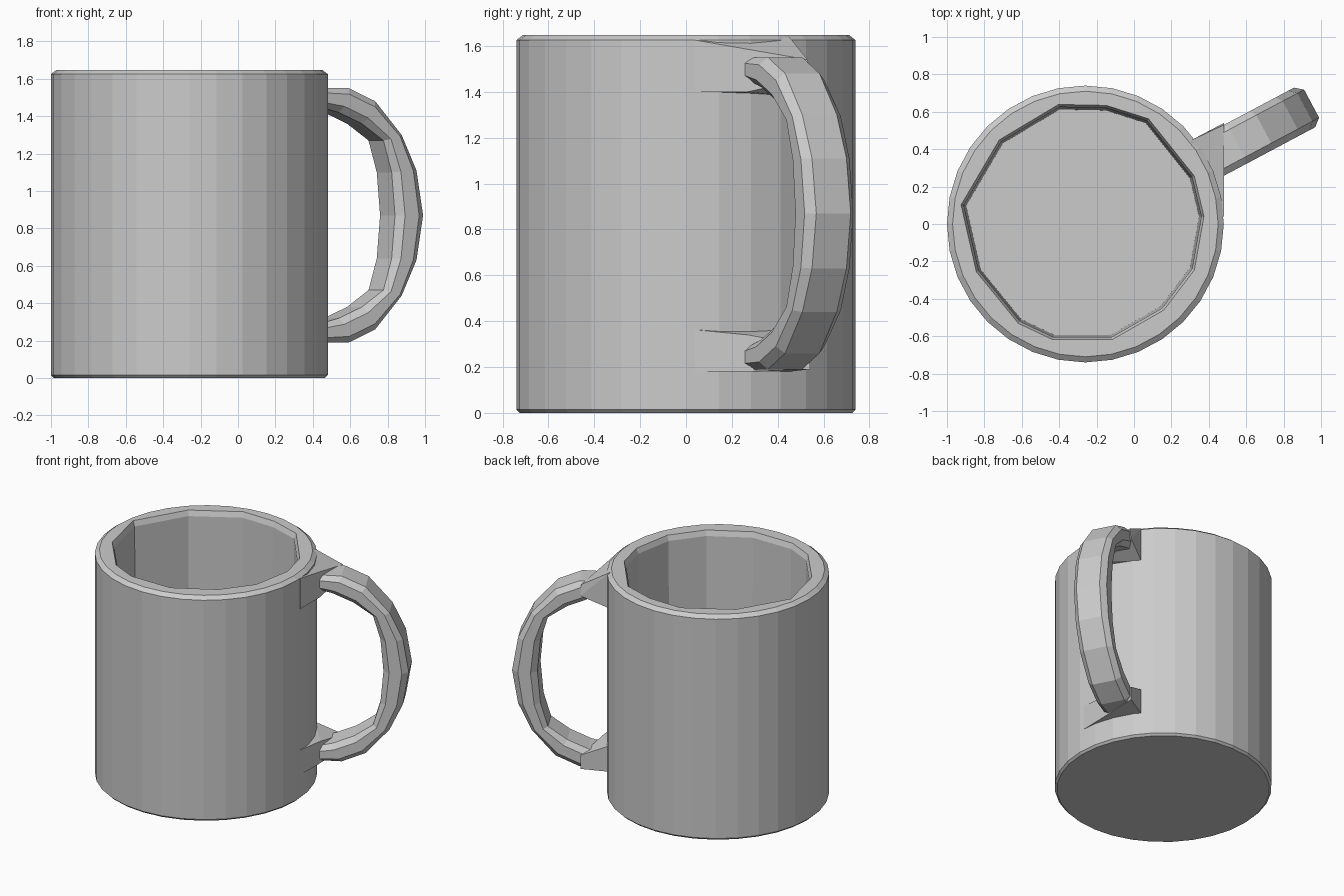
import bpy, bmesh
from math import cos, sin, pi, radians
from mathutils import Vector

if "Cube" in bpy.data.objects:
    bpy.data.objects.remove(bpy.data.objects["Cube"])

CX = -0.26      # mug axis
MID = 0.87      # handle mirror height
ANG = radians(28)


def finish(bm, name):
    bmesh.ops.recalc_face_normals(bm, faces=bm.faces)
    me = bpy.data.meshes.new(name)
    bm.to_mesh(me)
    bm.free()
    ob = bpy.data.objects.new(name, me)
    bpy.context.collection.objects.link(ob)
    return ob


def loft(name, rings):
    """Skin a list of equal-length point rings and cap both ends."""
    bm = bmesh.new()
    loops = [[bm.verts.new(p) for p in ring] for ring in rings]
    n = len(loops[0])
    for a, b in zip(loops, loops[1:]):
        for i in range(n):
            j = (i + 1) % n
            bm.faces.new((a[i], a[j], b[j], b[i]))
    bm.faces.new(loops[0])
    bm.faces.new(loops[-1])
    return finish(bm, name)


def hull(name, points):
    bm = bmesh.new()
    for p in points:
        bm.verts.new(p)
    res = bmesh.ops.convex_hull(bm, input=bm.verts)
    loose = {v for v in res["geom_interior"] if isinstance(v, bmesh.types.BMVert)}
    bmesh.ops.delete(bm, geom=list(loose), context='VERTS')
    return finish(bm, name)


# Cup body with chamfered base and rim
SIDES = 32
body = loft("cup_body", [
    [(CX + r * cos(2 * pi * i / SIDES), r * sin(2 * pi * i / SIDES), z) for i in range(SIDES)]
    for r, z in ((0.725, 0), (0.74, 0.015), (0.74, 1.625), (0.71, 1.648))])

# Coarse irregular hollow, flared a little at the lip
inner = [(-.91, .10), (-.71, .44), (-.40, .625), (-.15, .62), (.07, .55), (.31, .25),
         (.36, .04), (.31, -.24), (.15, -.45), (-.12, -.605), (-.43, -.605),
         (-.61, -.52), (-.83, -.25)]
hollow = loft("hollow_cutter", [
    [(CX + (x - CX) * s, y * s, z) for x, y in inner]
    for s, z in ((0.98, 0.165), (1.0, 1.61), (1.03, 1.66), (1.03, 1.9))])
hollow.hide_render = True
hollow.hide_viewport = True
cut = body.modifiers.new("hollow", 'BOOLEAN')
cut.operation = 'DIFFERENCE'
cut.solver = 'EXACT'
cut.object = hollow

# Handle: eight-sided section swept along inner/outer profile pairs (radius, z)
half = [((.70, 1.46), (.70, 1.55)), ((.86, 1.42), (.92, 1.55)), ((1.0, 1.36), (1.08, 1.48)),
        ((1.13, 1.27), (1.24, 1.30)), ((1.18, 1.10), (1.33, 1.11))]
flip = [tuple((r, 2 * MID - z) for r, z in pair) for pair in reversed(half)]
stations = half + [((1.20, MID), (1.37, MID))] + flip
section = [(.085, 1), (.12, .5), (.12, -.5), (.085, -1),
           (-.085, -1), (-.12, -.5), (-.12, .5), (-.085, 1)]
out = Vector((cos(ANG), sin(ANG), 0))
side = Vector((-sin(ANG), cos(ANG), 0))
rings = []
for (ri, zi), (ro, zo) in stations:
    ring = []
    for p, t in section:
        k = (t + 1) / 2
        pos = out * (ri + (ro - ri) * k) + side * p
        ring.append((pos.x + CX, pos.y, zi + (zo - zi) * k))
    rings.append(ring)
loft("handle", rings)

# Webs where the handle roots blend into the wall
hull("upper_handle_web", [
    (.48, .04, 1.625), (.48, .04, 1.40), (.48, .27, 1.40), (.48, .27, 1.55),
    (.48, .54, 1.46), (.48, .53, 1.54), (.31, .45, 1.38), (.31, .45, 1.64),
    (.37, .04, 1.64), (.37, .04, 1.40), (.33, .25, 1.64), (.33, .25, 1.40)])
hull("lower_handle_web", [
    (.475, -.04, .37), (.475, -.04, .18), (.48, .27, .34), (.48, .25, .18),
    (.48, .54, .19), (.48, .54, .29), (.31, .45, .37), (.31, .45, .18),
    (.38, .04, .37), (.38, .04, .18)])
